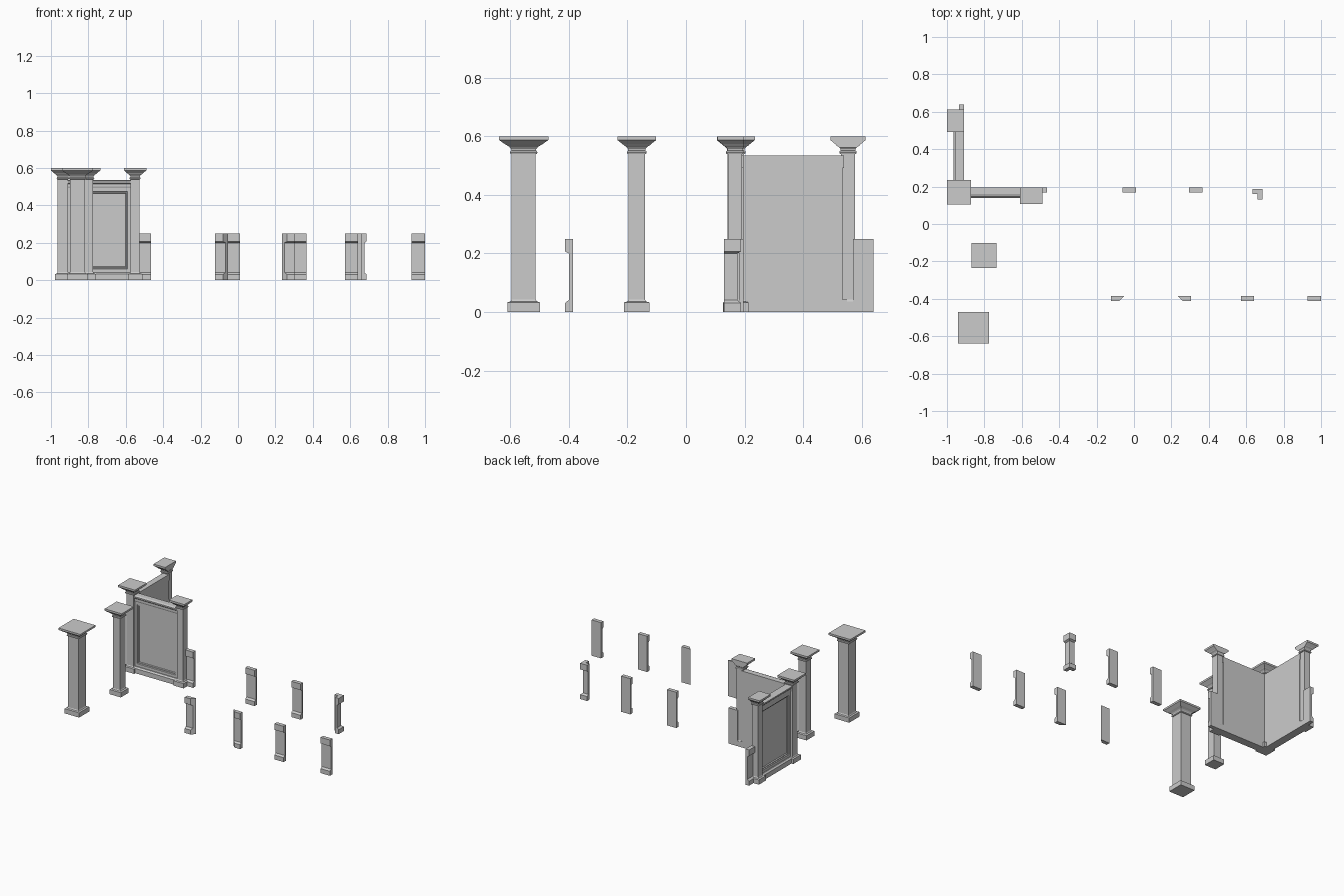
import bpy, bmesh
from mathutils import Vector

if "Cube" in bpy.data.objects:
    bpy.data.objects.remove(bpy.data.objects["Cube"])


def finish(name, bm):
    bmesh.ops.recalc_face_normals(bm, faces=bm.faces[:])
    me = bpy.data.meshes.new(name)
    bm.to_mesh(me)
    bm.free()
    ob = bpy.data.objects.new(name, me)
    bpy.context.collection.objects.link(ob)
    return ob


def column(name, x, y, s, cap, cut=None):
    """Square column: (half width, z) profile; cut = (point, normal) of a flat back."""
    b = s + 0.015
    prof = [(b, 0), (b, .033), (s + .004, .036), (s, .043), (s, .539),
            (s + .004, .54), (s + .006, .545), (s + .004, .55), (s + .001, .551),
            (s + .002, .557), (s + .008, .564), (s + .016, .569),
            (s + (cap - s) * .5, .572), (cap, .587), (cap, .6)]
    bm = bmesh.new()
    rings = [[bm.verts.new((x + i * h, y + j * h, z))
              for i, j in ((-1, -1), (1, -1), (1, 1), (-1, 1))] for h, z in prof]
    for lo, hi in zip(rings, rings[1:]):
        for k in range(4):
            n = (k + 1) % 4
            bm.faces.new((lo[k], lo[n], hi[n], hi[k]))
    bm.faces.new(rings[0])
    bm.faces.new(rings[-1])
    if cut:
        geom = bm.verts[:] + bm.edges[:] + bm.faces[:]
        res = bmesh.ops.bisect_plane(bm, geom=geom, plane_co=cut[0], plane_no=cut[1],
                                     clear_outer=True)
        edges = [e for e in res['geom_cut'] if isinstance(e, bmesh.types.BMEdge)]
        bmesh.ops.contextual_create(bm, geom=edges)
    return finish(name, bm)


def run(name, to, prof, u0, u1, m0=0, m1=0):
    """Extrude a (v, z) profile along u; m0 / m1 mitre the ends."""
    bm = bmesh.new()
    a = [bm.verts.new(to(u0 + m0 * v, v, z)) for v, z in prof]
    b = [bm.verts.new(to(u1 + m1 * v, v, z)) for v, z in prof]
    for k in range(len(prof)):
        n = (k + 1) % len(prof)
        bm.faces.new((a[k], a[n], b[n], b[k]))
    bm.faces.new(a)
    bm.faces.new(b)
    return finish(name, bm)


def panel(name, to, u0, u1, z0, z1, v):
    """Slab with a framed, recessed front."""
    bm = bmesh.new()
    loops = []
    for d, depth in ((None, 0), (0, v), (.019, v), (.022, v - .006),
                     (.027, v - .006), (.030, v - .013)):
        d = d or 0
        loops.append([bm.verts.new(to(u, depth, z)) for u, z in
                      ((u0 + d, z0 + d), (u1 - d, z0 + d), (u1 - d, z1 - d), (u0 + d, z1 - d))])
    for p, q in zip(loops, loops[1:]):
        for k in range(4):
            n = (k + 1) % 4
            bm.faces.new((p[k], p[n], q[n], q[k]))
    bm.faces.new(loops[0])
    bm.faces.new(loops[-1])
    return finish(name, bm)


CX, CY = -.936, .170          # corner column centre
BX, BY = -.909, .196          # flat backs of the two walls
front = lambda u, v, z: Vector((CX + u, BY - v, z))
side = lambda u, v, z: Vector((BX - v, CY + u, z))

# Columns
column("large_column", -.858, -.554, .041, .084)
column("medium_column", -.802, -.168, .028, .066)
column("corner_column", CX, CY, .028, .065)
column("front_end_column", -.55, .167, .024, .06, ((0, BY, 0), (0, 1, 0)))
column("side_end_column", -.939, .553, .024, .06, ((BX, 0, 0), (1, 0, 0)))

# Baluster profile, back at v = 0
BAL = [(0, 0), (.027, 0), (.027, .031), (.014, .041), (.014, .2),
       (.027, .207), (.027, .25), (0, .25)]

# Panelled walls with plinth, cornice and attached half baluster
PLINTH = [(0, 0), (.056, 0), (.056, .033), (.046, .042), (0, .042)]
CORNICE = [(0, .492), (.040, .492), (.043, .5), (.043, .515), (.049, .521),
           (.049, .53), (.036, .535), (0, .535)]
for label, to in (("front", front), ("side", side)):
    panel(label + "_wall_panel", to, .026, .364, .042, .493, .040)
    run(label + "_wall_plinth", to, PLINTH, .02, .38)
    run(label + "_wall_cornice", to, CORNICE, .02, .37)
    run(label + "_wall_baluster", to, BAL, .40, .470)

# Free balusters: back row and front row, some with mitred ends
row_back = lambda u, v, z: Vector((u, BY - v, z))
row_front = lambda u, v, z: Vector((u, -.386 - v, z))
for to, u0, u1, m0, m1 in ((row_back, -.062, .010, 0, 0), (row_back, .294, .366, 0, 0),
                           (row_front, -.123, -.053, 0, -1), (row_front, .235, .305, 1, 0),
                           (row_front, .572, .642, 0, 0), (row_front, .928, 1.0, 0, 0)):
    run("baluster", to, BAL, u0, u1, m0, m1)

# Corner baluster made of two mitred legs
run("corner_baluster_back", lambda u, v, z: Vector((u, .161 + v, z)), BAL, .634, .661, 0, 1)
run("corner_baluster_side", lambda u, v, z: Vector((.661 + v, u, z)), BAL, .130, .161, 0, 1)
